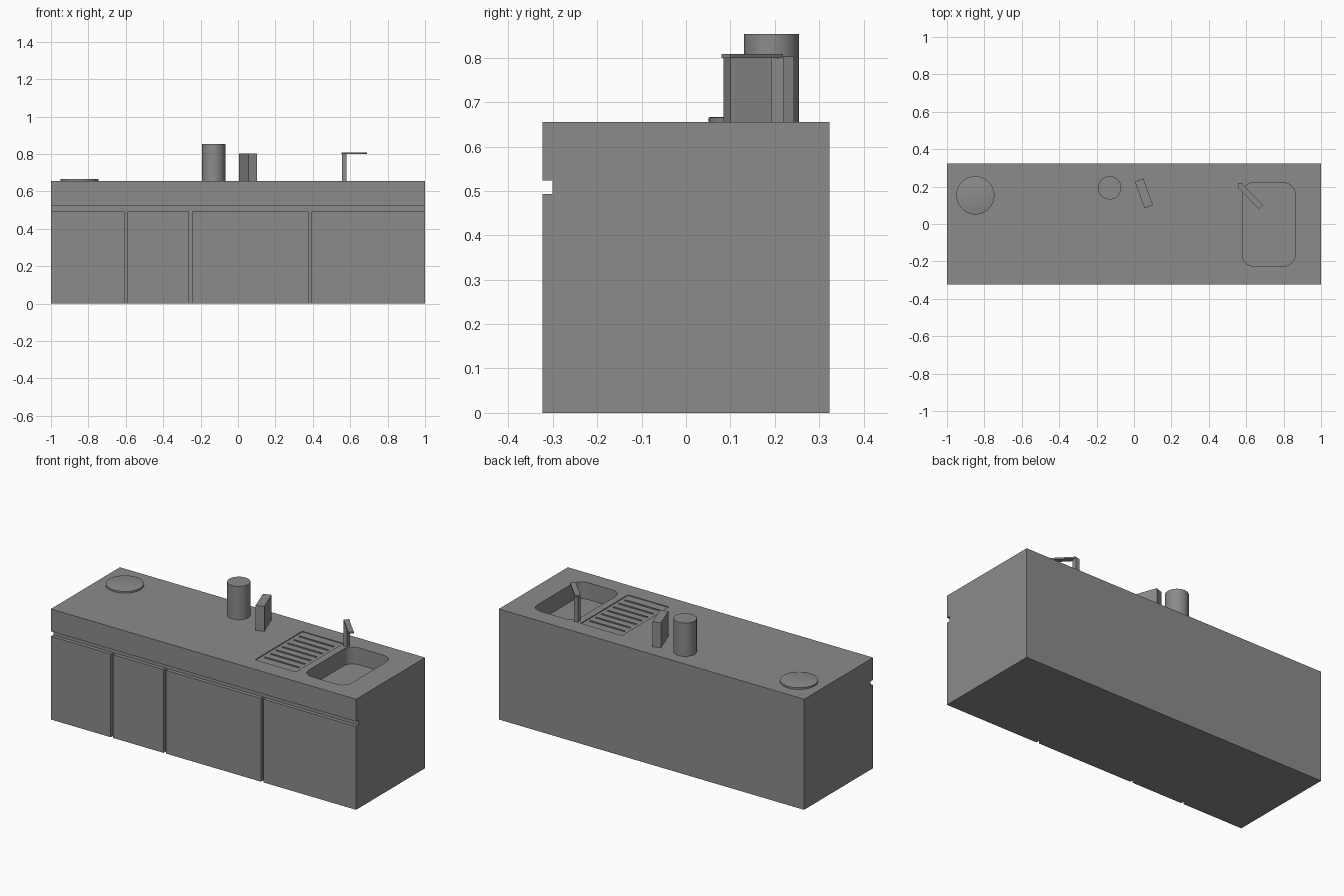
import bpy, bmesh, math
from mathutils import Matrix, Vector

if "Cube" in bpy.data.objects:
    bpy.data.objects.remove(bpy.data.objects["Cube"])

TOP = 0.655      # worktop height
FRONT = -0.323   # front face

GREY = bpy.data.materials.new("dark_grey")
GREY.diffuse_color = (0.26, 0.26, 0.26, 1)
GREY.use_nodes = True
GREY.node_tree.nodes["Principled BSDF"].inputs["Base Color"].default_value = GREY.diffuse_color


def make(name, bm):
    bmesh.ops.recalc_face_normals(bm, faces=bm.faces)
    me = bpy.data.meshes.new(name)
    bm.to_mesh(me)
    bm.free()
    me.materials.append(GREY)
    ob = bpy.data.objects.new(name, me)
    bpy.context.collection.objects.link(ob)
    return ob


def box(name, lo, hi, angle=0.0):
    lo, hi = Vector(lo), Vector(hi)
    bm = bmesh.new()
    m = (Matrix.Translation((lo + hi) / 2) @ Matrix.Rotation(angle, 4, 'Z')
         @ Matrix.Diagonal((*(hi - lo), 1)))
    bmesh.ops.create_cube(bm, size=1, matrix=m)
    return make(name, bm)


def lathe(name, x, y, z, profile, n=48):
    bm = bmesh.new()
    rings = [[bm.verts.new((x + r * math.cos(2 * math.pi * i / n),
                            y + r * math.sin(2 * math.pi * i / n), z + h))
              for i in range(n)] for r, h in profile]
    for a, b in zip(rings, rings[1:]):
        for i in range(n):
            j = (i + 1) % n
            bm.faces.new((a[i], a[j], b[j], b[i]))
    bm.faces.new(rings[0])
    bm.faces.new(rings[-1])
    return make(name, bm)


def rounded_block(name, x0, x1, y0, y1, z0, z1, r, seg=8):
    bm = bmesh.new()
    ring = []
    for k, (cx, cy) in enumerate([(x1 - r, y1 - r), (x0 + r, y1 - r),
                                  (x0 + r, y0 + r), (x1 - r, y0 + r)]):
        for i in range(seg + 1):
            a = math.pi / 2 * (k + i / seg)
            ring.append(bm.verts.new((cx + r * math.cos(a), cy + r * math.sin(a), z0)))
    f = bm.faces.new(ring)
    res = bmesh.ops.extrude_face_region(bm, geom=[f])
    bmesh.ops.translate(bm, vec=(0, 0, z1 - z0),
                        verts=[v for v in res['geom'] if isinstance(v, bmesh.types.BMVert)])
    return make(name, bm)


def smooth(ob):
    bpy.ops.object.select_all(action='DESELECT')
    ob.select_set(True)
    bpy.context.view_layer.objects.active = ob
    bpy.ops.object.shade_smooth_by_angle(angle=math.radians(30))


def cut(target, cutter):
    mod = target.modifiers.new("cut", 'BOOLEAN')
    mod.operation, mod.solver, mod.object = 'DIFFERENCE', 'EXACT', cutter
    bpy.context.view_layer.objects.active = target
    bpy.ops.object.modifier_apply(modifier=mod.name)
    bpy.data.objects.remove(cutter)


# Cabinet body with handle groove, door gaps, sink basin and drainer recess
cabinet = box("cabinet", (-1, FRONT, 0), (1, -FRONT, TOP))
cut(cabinet, box("groove_cutter", (-1.1, -0.5, 0.493), (1.1, FRONT + 0.022, 0.523)))
for gx in (-0.600, -0.254, 0.384):
    cut(cabinet, box("gap_cutter", (gx - 0.008, -0.5, -0.1), (gx + 0.008, FRONT + 0.02, 0.51)))
cut(cabinet, rounded_block("sink_cutter", 0.579, 0.861, -0.225, 0.22, TOP - 0.1, TOP + 0.1, 0.06))
cut(cabinet, box("drainer_cutter", (0.267, -0.222, TOP - 0.005), (0.536, 0.22, TOP + 0.1)))
smooth(cabinet)

# Drainer ridges
for i in range(7):
    y = (i - 3) * 0.054
    box(f"drainer_ridge_{i + 1}", (0.29, y - 0.004, TOP - 0.01), (0.515, y + 0.004, TOP))

# Plate with a softened rim
smooth(lathe("plate", -0.848, 0.153, TOP, [(0.102, 0), (0.102, 0.01), (0.096, 0.012)]))

# Canister
smooth(lathe("canister", -0.130, 0.193, TOP, [(0.062, 0), (0.062, 0.198)]))

# Upright block, turned on the worktop
box("knife_block", (0.029, 0.088, TOP), (0.077, 0.240, 0.803), math.radians(20))

# Tap: post and angled spout
box("tap_post", (0.555, 0.193, TOP), (0.58, 0.22, 0.802))
box("tap_spout", (0.539, 0.134, 0.8), (0.703, 0.164, 0.809), math.radians(-46))
